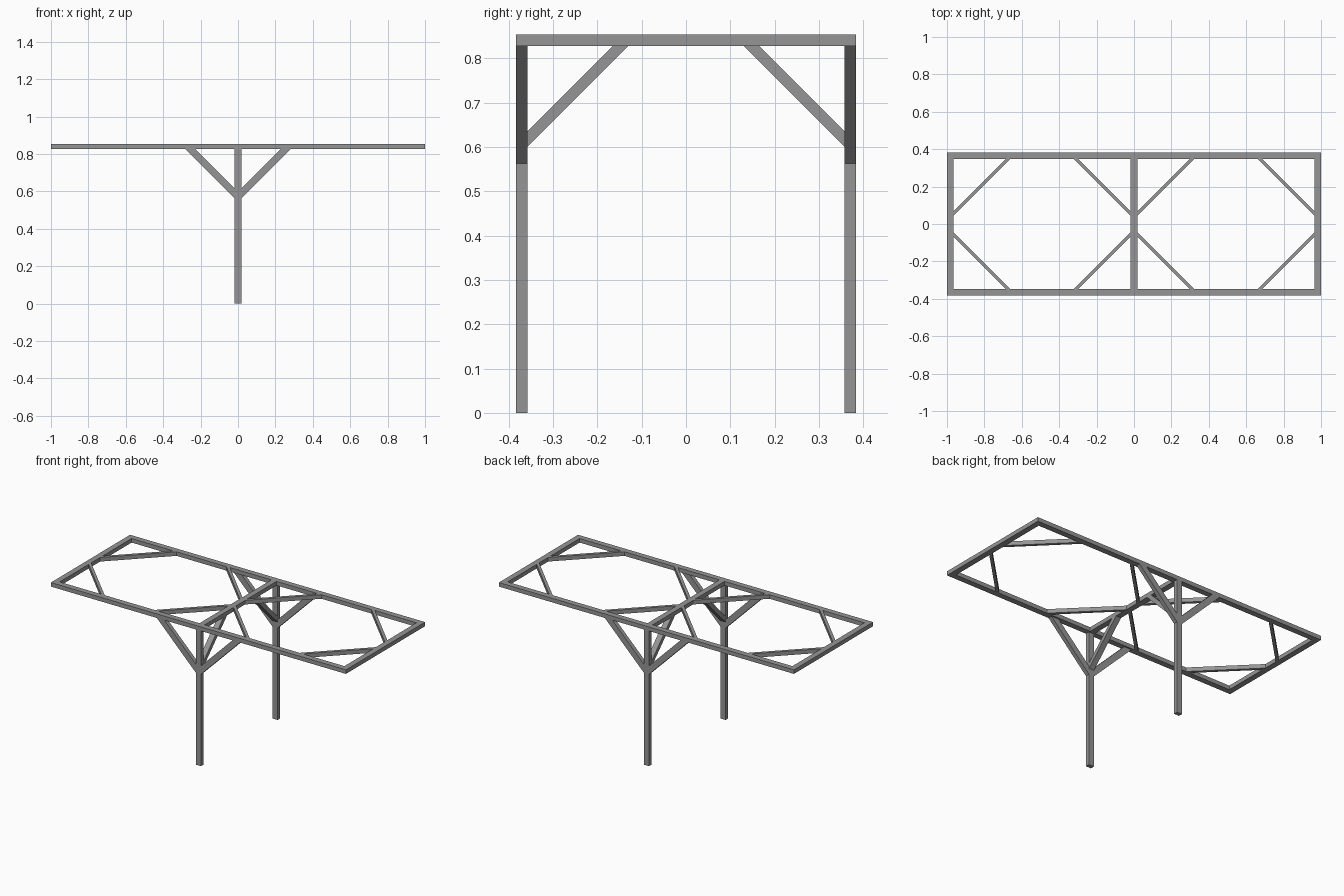
import bpy, bmesh
from mathutils import Vector

if "Cube" in bpy.data.objects:
    bpy.data.objects.remove(bpy.data.objects["Cube"])

grey = bpy.data.materials.new("steel_grey")
grey.diffuse_color = (0.3, 0.3, 0.3, 1)
grey.use_nodes = True
grey.node_tree.nodes["Principled BSDF"].inputs["Base Color"].default_value = grey.diffuse_color

HX, HY = 1.0, 0.383        # half size of the frame
ZB, ZT = 0.828, 0.853      # underside and top of the frame
BW = 0.035                 # frame beam width
PW, PT = 0.0175, 0.025     # post half width (x) and depth (y)


def finish(name, bm):
    bmesh.ops.recalc_face_normals(bm, faces=bm.faces)
    me = bpy.data.meshes.new(name)
    bm.to_mesh(me)
    bm.free()
    me.materials.append(grey)
    ob = bpy.data.objects.new(name, me)
    bpy.context.collection.objects.link(ob)


def prism(name, profile, place, lo, hi):
    """Extrude a 2D profile from lo to hi; place maps (u, v, w) to x, y, z."""
    bm = bmesh.new()
    a = [bm.verts.new(Vector(place(u, v, lo))) for u, v in profile]
    b = [bm.verts.new(Vector(place(u, v, hi))) for u, v in profile]
    n = len(profile)
    bm.faces.new(a)
    bm.faces.new(b[::-1])
    for i in range(n):
        j = (i + 1) % n
        bm.faces.new((a[i], a[j], b[j], b[i]))
    finish(name, bm)


def box(name, x0, x1, y0, y1, z0, z1):
    prism(name, [(x0, y0), (x1, y0), (x1, y1), (x0, y1)],
          lambda u, v, w: (u, v, w), z0, z1)


def brace(u0, v0, run, cut):
    """45 degree strip with mitred ends, from a wall at u0 up to v0 + run."""
    return [(u0, v0), (u0 + run, v0 + run),
            (u0 + run - cut, v0 + run), (u0, v0 + cut)]


# Rectangular top frame and its middle cross beam
for s, side in ((-1, "left"), (1, "right")):
    xs = sorted((s * HX, s * (HX - BW)))
    box(side + "_end_beam", *xs, -HY, HY, ZB, ZT)
for s, side in ((-1, "front"), (1, "back")):
    ys = sorted((s * HY, s * (HY - BW)))
    box(side + "_long_beam", -HX + BW, HX - BW, *ys, ZB, ZT)
box("middle_cross_beam", -PW, PW, -HY + BW, HY - BW, ZB, ZT)

for sy, side in ((-1, "front"), (1, "back")):
    # Posts
    ys = sorted((sy * HY, sy * (HY - PT)))
    box(side + "_post", -PW, PW, *ys, 0, ZB)

    # Brace from post inward to the cross beam
    inner = HY - PT
    prism(side + "_inward_brace", brace(0, 0.600, ZB - 0.600, 0.035),
          lambda u, v, w: (w, sy * (inner - u), v), -PW, PW)

    for sx, lr in ((-1, "left"), (1, "right")):
        # Brace from post outward to the long beam
        prism(f"{side}_{lr}_post_brace", brace(PW, 0.563, ZB - 0.563, 0.052),
              lambda u, v, w: (sx * u, w, v), *ys)

        # Flat corner braces within the frame
        v0, t = 0.043, 0.025
        top = HY - BW
        prism(f"{side}_{lr}_middle_corner_brace", brace(PW, v0, top - v0, t),
              lambda u, v, w: (sx * u, sy * v, w), ZB, ZT)
        prism(f"{side}_{lr}_end_corner_brace", brace(0, v0, top - v0, t),
              lambda u, v, w: (sx * (HX - BW - u), sy * v, w), ZB, ZT)
